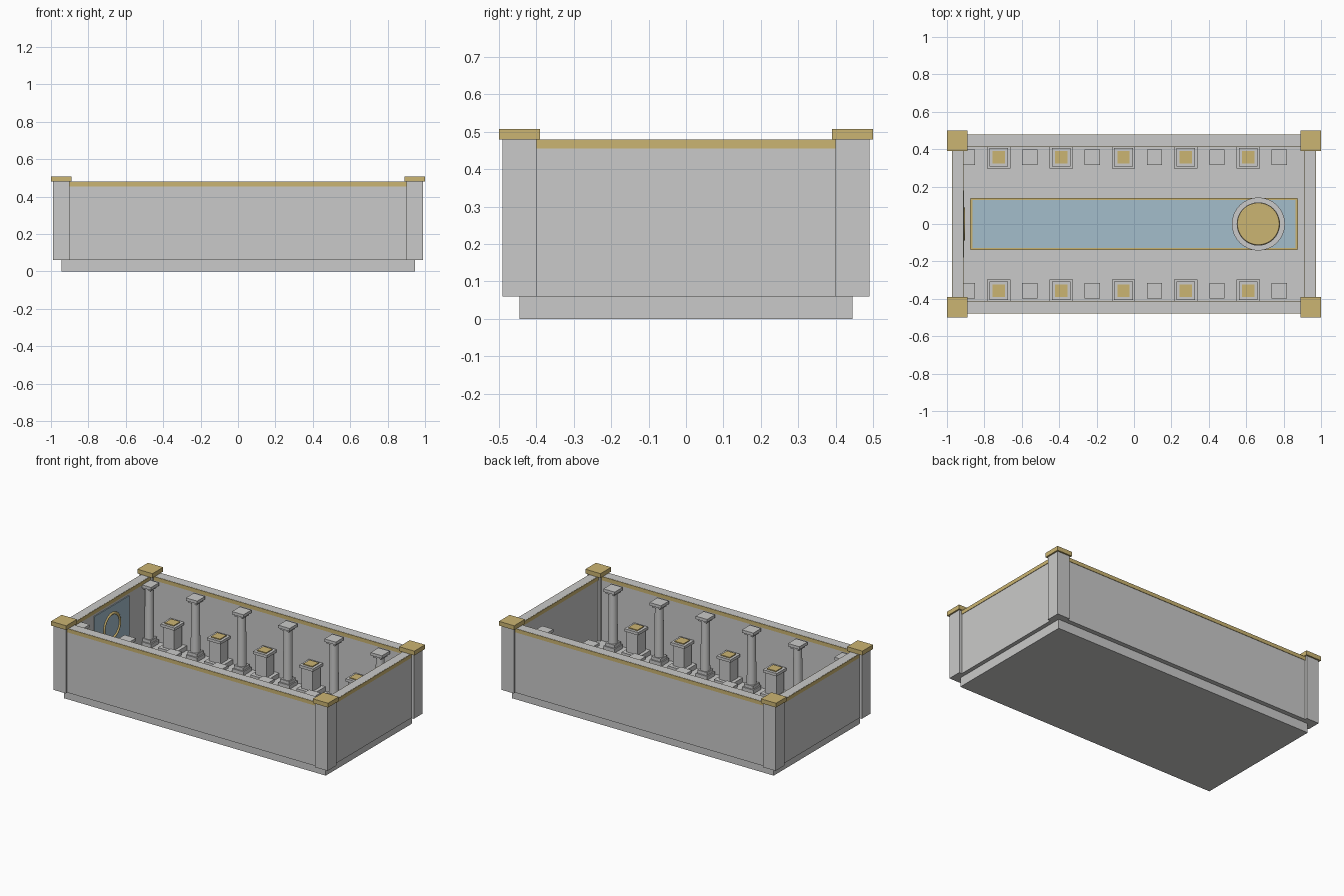
import bpy
import math

if "Cube" in bpy.data.objects:
    bpy.data.objects.remove(bpy.data.objects["Cube"])


def material(name, rgb):
    m = bpy.data.materials.new(name)
    m.diffuse_color = (*rgb, 1)
    m.use_nodes = True
    m.node_tree.nodes["Principled BSDF"].inputs["Base Color"].default_value = m.diffuse_color
    return m


STONE = material("pale stone", (0.59, 0.59, 0.585))
GOLD = material("gold", (0.60, 0.46, 0.17))
BLUE = material("water blue", (0.37, 0.51, 0.60))


def finish(name, mat):
    o = bpy.context.object
    o.name = name
    o.data.materials.append(mat)
    return o


def box(name, mat, x, y, z0, z1, sx, sy):
    bpy.ops.mesh.primitive_cube_add(size=1, location=(x, y, (z0 + z1) / 2))
    o = finish(name, mat)
    o.scale = (sx, sy, z1 - z0)
    bpy.ops.object.transform_apply(location=False, rotation=False, scale=True)
    return o


def cyl(name, mat, x, y, z0, z1, r0, r1, sides=32):
    bpy.ops.mesh.primitive_cone_add(vertices=sides, radius1=r0, radius2=r1,
                                    depth=z1 - z0, location=(x, y, (z0 + z1) / 2))
    o = finish(name, mat)
    bpy.ops.object.shade_smooth_by_angle(angle=math.radians(40))
    return o


def torus(name, mat, loc, rot, major, minor):
    bpy.ops.mesh.primitive_torus_add(location=loc, rotation=rot, major_radius=major,
                                     minor_radius=minor, major_segments=40, minor_segments=10)
    o = finish(name, mat)
    bpy.ops.object.shade_smooth_by_angle(angle=math.radians(60))
    return o


FLOOR = 0.06

# Base slab, whose top is the hall floor
box("floor_slab", STONE, 0, 0, 0, FLOOR, 1.89, 0.89)

# Walls with gold trim just under their tops
for s in (-1, 1):
    box("long_wall", STONE, 0, s * 0.445, FLOOR, 0.48, 1.88, 0.06)
    box("long_wall_trim", GOLD, 0, s * 0.445, 0.455, 0.479, 1.82, 0.066)
    box("end_wall", STONE, s * 0.943, 0, FLOOR, 0.48, 0.056, 0.88)
    box("end_wall_trim", GOLD, s * 0.943, 0, 0.455, 0.479, 0.062, 0.82)

# Corner posts with gold caps
for sx in (-1, 1):
    for sy in (-1, 1):
        box("corner_post", STONE, sx * 0.945, sy * 0.445, FLOOR, 0.48, 0.09, 0.09)
        box("corner_cap", GOLD, sx * 0.945, sy * 0.445, 0.48, 0.508, 0.11, 0.11)

# Two rows of columns and display pedestals
for sy in (-1, 1):
    y = sy * 0.357
    for i in range(6):
        x = -0.89 + i / 3
        box("column_base", STONE, x, y, FLOOR, 0.085, 0.082, 0.082)
        box("column_base_step", STONE, x, y, 0.085, 0.105, 0.066, 0.066)
        cyl("column_shaft", STONE, x, y, 0.105, 0.425, 0.029, 0.026, 20)
        box("column_neck", STONE, x, y, 0.425, 0.438, 0.062, 0.062)
        box("column_capital", STONE, x, y, 0.438, 0.457, 0.082, 0.082)
    for i in range(5):
        x = -0.723 + i / 3
        box("pedestal_base", STONE, x, y, FLOOR, 0.09, 0.125, 0.122)
        box("pedestal_body", STONE, x, y, 0.09, 0.225, 0.08, 0.08)
        box("pedestal_cap", STONE, x, y, 0.225, 0.243, 0.1, 0.1)
        box("pedestal_plate", GOLD, x, y, 0.243, 0.249, 0.066, 0.066)

# Long pool with a gold rim
box("pool_water", BLUE, 0, 0, FLOOR, 0.066, 1.73, 0.26)
for s in (-1, 1):
    box("pool_long_rim", GOLD, 0, s * 0.133, FLOOR, 0.072, 1.75, 0.012)
    box("pool_end_rim", GOLD, s * 0.87, 0, FLOOR, 0.072, 0.012, 0.26)

# Round dais at the right end of the pool
cyl("dais_step", STONE, 0.665, 0, FLOOR, 0.095, 0.142, 0.142)
cyl("dais_drum", STONE, 0.665, 0, 0.095, 0.13, 0.116, 0.116)
cyl("dais_top", GOLD, 0.665, 0, 0.13, 0.142, 0.104, 0.104)
torus("dais_ring", GOLD, (0.665, 0, 0.13), (0, 0, 0), 0.106, 0.007)

# Blue panel with a gold ring on the left end wall
box("wall_panel", BLUE, -0.9125, 0, 0.18, 0.44, 0.006, 0.36)
torus("wall_ring", GOLD, (-0.911, 0, 0.31), (0, math.pi / 2, 0), 0.081, 0.009)
